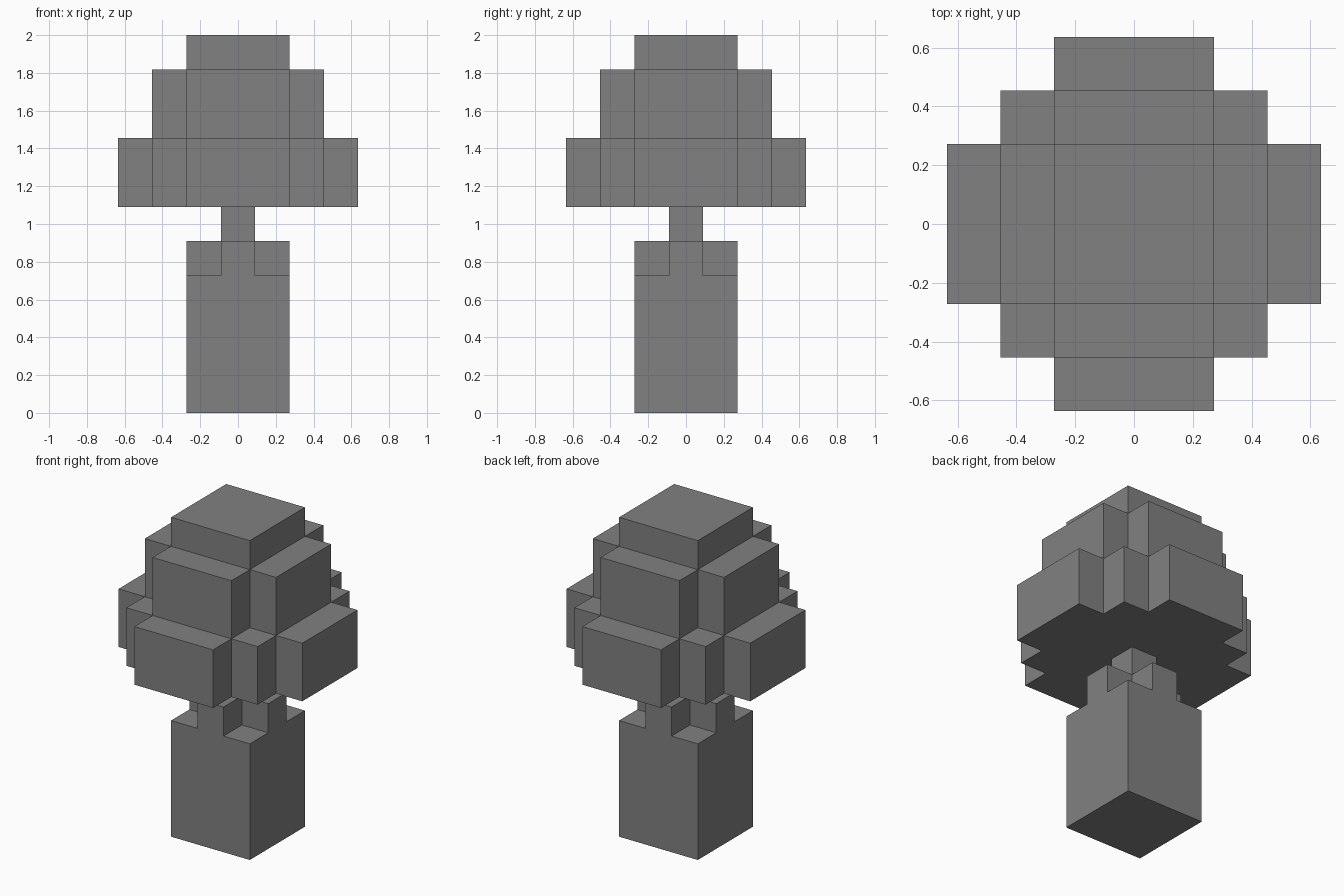
import bpy
import bmesh

cube = bpy.data.objects.get("Cube")
if cube:
    bpy.data.objects.remove(cube, do_unlink=True)

UNIT = 2 / 11  # edge length of one block

gray = bpy.data.materials.new("gray")
gray.use_nodes = True
COLOR = (0.22, 0.22, 0.22, 1)
gray.diffuse_color = COLOR
gray.node_tree.nodes["Principled BSDF"].inputs["Base Color"].default_value = COLOR


def tier(name, corner, bottom, top):
    """Extrude a four-fold symmetric outline, given by one corner's points, in blocks."""
    outline = []
    for _ in range(4):
        outline += corner
        corner = [(-y, x) for x, y in corner]
    bm = bmesh.new()
    base = bm.faces.new([bm.verts.new((x * UNIT, y * UNIT, bottom * UNIT)) for x, y in outline])
    side = bmesh.ops.extrude_face_region(bm, geom=[base], use_keep_orig=True)
    lifted = [v for v in side["geom"] if isinstance(v, bmesh.types.BMVert)]
    bmesh.ops.translate(bm, verts=lifted, vec=(0, 0, (top - bottom) * UNIT))
    bmesh.ops.recalc_face_normals(bm, faces=bm.faces)
    mesh = bpy.data.meshes.new(name)
    bm.to_mesh(mesh)
    bm.free()
    mesh.materials.append(gray)
    bpy.context.collection.objects.link(bpy.data.objects.new(name, mesh))


# Corner outlines: plain square, plus shape, and stepped plus shapes
small_square = [(0.5, 0.5)]
large_square = [(1.5, 1.5)]
small_plus = [(1.5, 0.5), (0.5, 0.5), (0.5, 1.5)]
wide_plus = [(2.5, 1.5), (1.5, 1.5), (1.5, 2.5)]
stepped_plus = [(3.5, 1.5), (2.5, 1.5), (2.5, 2.5), (1.5, 2.5), (1.5, 3.5)]

# Stem
tier("stem_base", large_square, 0, 4)
tier("stem_shoulder", small_plus, 4, 5)
tier("stem_neck", small_square, 5, 6)

# Cap
tier("cap_lower", stepped_plus, 6, 8)
tier("cap_middle", wide_plus, 8, 10)
tier("cap_top", large_square, 10, 11)
